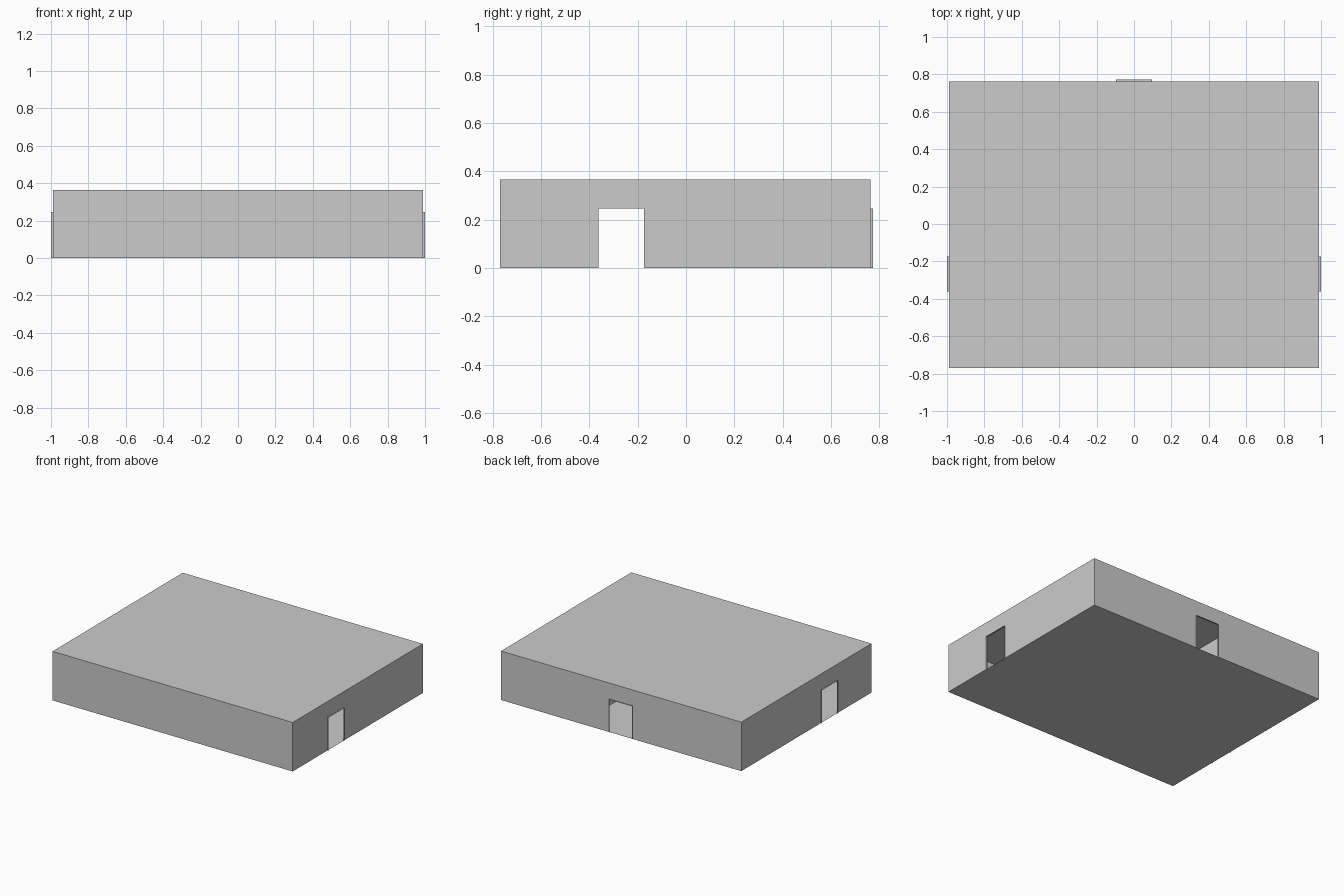
import bpy

if "Cube" in bpy.data.objects:
    bpy.data.objects.remove(bpy.data.objects["Cube"])

X0, X1 = -0.99, 0.99      # side walls
Y0, Y1 = -0.77, 0.763     # front and back walls
H = 0.365                 # wall height
DH = 0.247                # door height
LIP = 0.01                # door sleeve projection


def make(name, verts, faces):
    me = bpy.data.meshes.new(name)
    me.from_pydata(verts, [], faces)
    me.update()
    ob = bpy.data.objects.new(name, me)
    bpy.context.collection.objects.link(ob)
    return ob


def wall(name, place, a, b, door=None):
    """Thin wall from a to b; place(u, out, z) maps wall coordinates to the room."""
    if door is None:
        pts = [(a, 0), (b, 0), (b, H), (a, H)]
    else:
        d0, d1 = door
        pts = [(a, 0), (d0, 0), (d0, DH), (d1, DH), (d1, 0), (b, 0), (b, H), (a, H)]
        # Sleeve round the doorway
        rim = [(d0, 0), (d0, DH), (d1, DH), (d1, 0)]
        make(name + "_door_sleeve",
             [place(u, o, z) for o in (0, LIP) for u, z in rim],
             [(i, i + 1, i + 5, i + 4) for i in range(3)])
    make(name, [place(u, 0, z) for u, z in pts], [tuple(range(len(pts)))])


def box(name, x0, x1, y0, y1, z0, z1):
    v = [(x, y, z) for z in (z0, z1) for x, y in ((x0, y0), (x1, y0), (x1, y1), (x0, y1))]
    f = [(3, 2, 1, 0), (4, 5, 6, 7)]
    f += [(i, (i + 1) % 4, (i + 1) % 4 + 4, i + 4) for i in range(4)]
    return make(name, v, f)


# Floor and roof
rect = [(X0, Y0), (X1, Y0), (X1, Y1), (X0, Y1)]
make("floor", [(x, y, 0) for x, y in rect], [(3, 2, 1, 0)])
make("roof", [(x, y, H) for x, y in rect], [(0, 1, 2, 3)])

# Outer walls with three doorways
wall("front_wall", lambda u, o, z: (u, Y0 - o, z), X0, X1)
wall("back_wall", lambda u, o, z: (-u, Y1 + o, z), X0, X1, (-0.095, 0.095))
wall("right_wall", lambda u, o, z: (X1 + o, u, z), Y0, Y1, (-0.362, -0.173))
wall("left_wall", lambda u, o, z: (X0 - o, -u, z), -Y1, -Y0, (0.173, 0.362))

# Inner partitions running forward from the back wall
for side, name in ((-1, "left_partition"), (1, "right_partition")):
    xa, xb = sorted((side * 0.34, side * 0.40))
    box(name, xa, xb, -0.03, Y1 - 0.001, 0.001, H - 0.001)
